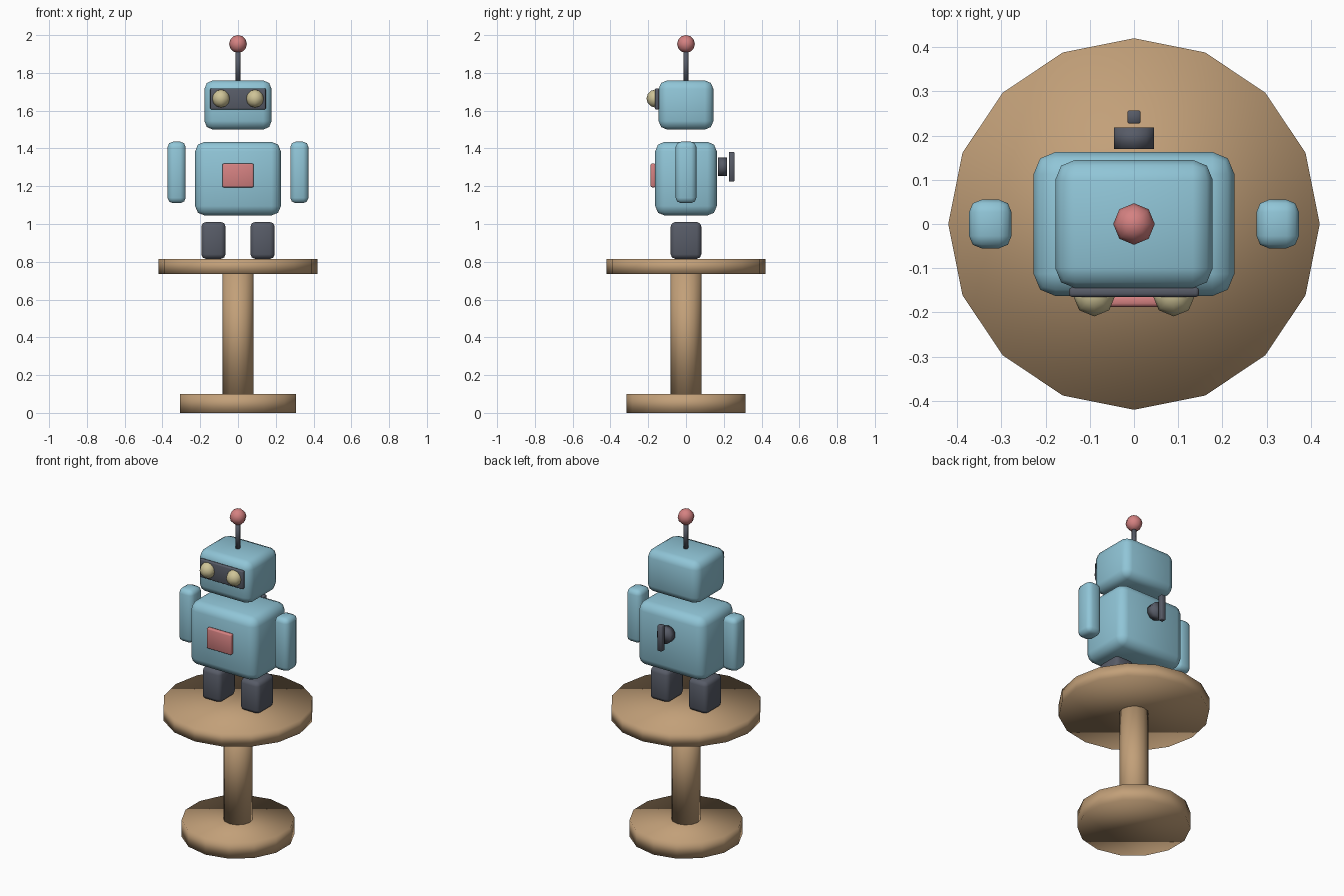
import bpy
import math

default_cube = bpy.data.objects.get("Cube")
if default_cube:
    bpy.data.objects.remove(default_cube, do_unlink=True)


def material(name, rgb):
    mat = bpy.data.materials.new(name)
    mat.use_nodes = True
    mat.diffuse_color = (*rgb, 1)
    mat.node_tree.nodes["Principled BSDF"].inputs["Base Color"].default_value = (*rgb, 1)
    return mat


BLUE = material("pale blue", (0.28, 0.56, 0.68))
GREY = material("dark grey", (0.095, 0.105, 0.135))
RED = material("soft red", (0.66, 0.22, 0.22))
CREAM = material("cream yellow", (0.62, 0.55, 0.31))
WOOD = material("wood brown", (0.54, 0.35, 0.19))


def finish(name, mat):
    obj = bpy.context.object
    obj.name = name
    obj.data.materials.append(mat)
    bpy.ops.object.shade_smooth()
    return obj


def box(name, mat, center, size, bevel, segments=2):
    """Softly rounded box."""
    bpy.ops.mesh.primitive_cube_add(size=1, location=center)
    obj = bpy.context.object
    obj.scale = size
    bpy.ops.object.transform_apply(location=False, rotation=False, scale=True)
    mod = obj.modifiers.new("rounded edges", "BEVEL")
    mod.width = bevel
    mod.segments = segments
    return finish(name, mat)


def cylinder(name, mat, radius, z0, z1, sides):
    """Upright cylinder on the central axis."""
    bpy.ops.mesh.primitive_cylinder_add(
        vertices=sides, radius=radius, depth=z1 - z0, location=(0, 0, (z0 + z1) / 2))
    return finish(name, mat)


def ball(name, mat, center, radius):
    bpy.ops.mesh.primitive_uv_sphere_add(
        segments=8, ring_count=6, radius=radius, location=center)
    return finish(name, mat)


# Pedestal table
cylinder("table_base", WOOD, 0.315, 0, 0.1, 14)
cylinder("table_post", WOOD, 0.082, 0.1, 0.735, 12)
cylinder("table_top", WOOD, 0.42, 0.735, 0.815, 16)

# Body and head
box("torso", BLUE, (0, 0, 1.24), (0.454, 0.326, 0.39), 0.05)
box("head", BLUE, (0, 0, 1.63), (0.356, 0.29, 0.26), 0.045)
box("chest_panel", RED, (0, -0.174, 1.257), (0.166, 0.027, 0.126), 0.008)
box("eye_panel", GREY, (0, -0.154, 1.662), (0.294, 0.022, 0.112), 0.007)

# Paired limbs and eyes
for side, s in (("left", 1), ("right", -1)):
    box(side + "_arm", BLUE, (s * 0.325, 0, 1.273), (0.096, 0.11, 0.325), 0.028)
    box(side + "_leg", GREY, (s * 0.13, 0, 0.913), (0.128, 0.162, 0.195), 0.024)
    ball(side + "_eye", CREAM, (s * 0.09, -0.161, 1.664), 0.048)

# Antenna
cylinder("antenna_rod", GREY, 0.013, 1.76, 1.92, 8)
ball("antenna_ball", RED, (0, 0, 1.953), 0.047)

# Wind-up key on the back
shaft = cylinder("key_shaft", GREY, 0.048, 0, 0.048, 10)
shaft.location = (0, 0.194, 1.303)
shaft.rotation_euler = (math.pi / 2, 0, 0)
box("key_handle", GREY, (0, 0.242, 1.303), (0.03, 0.03, 0.156), 0.003, 1)
